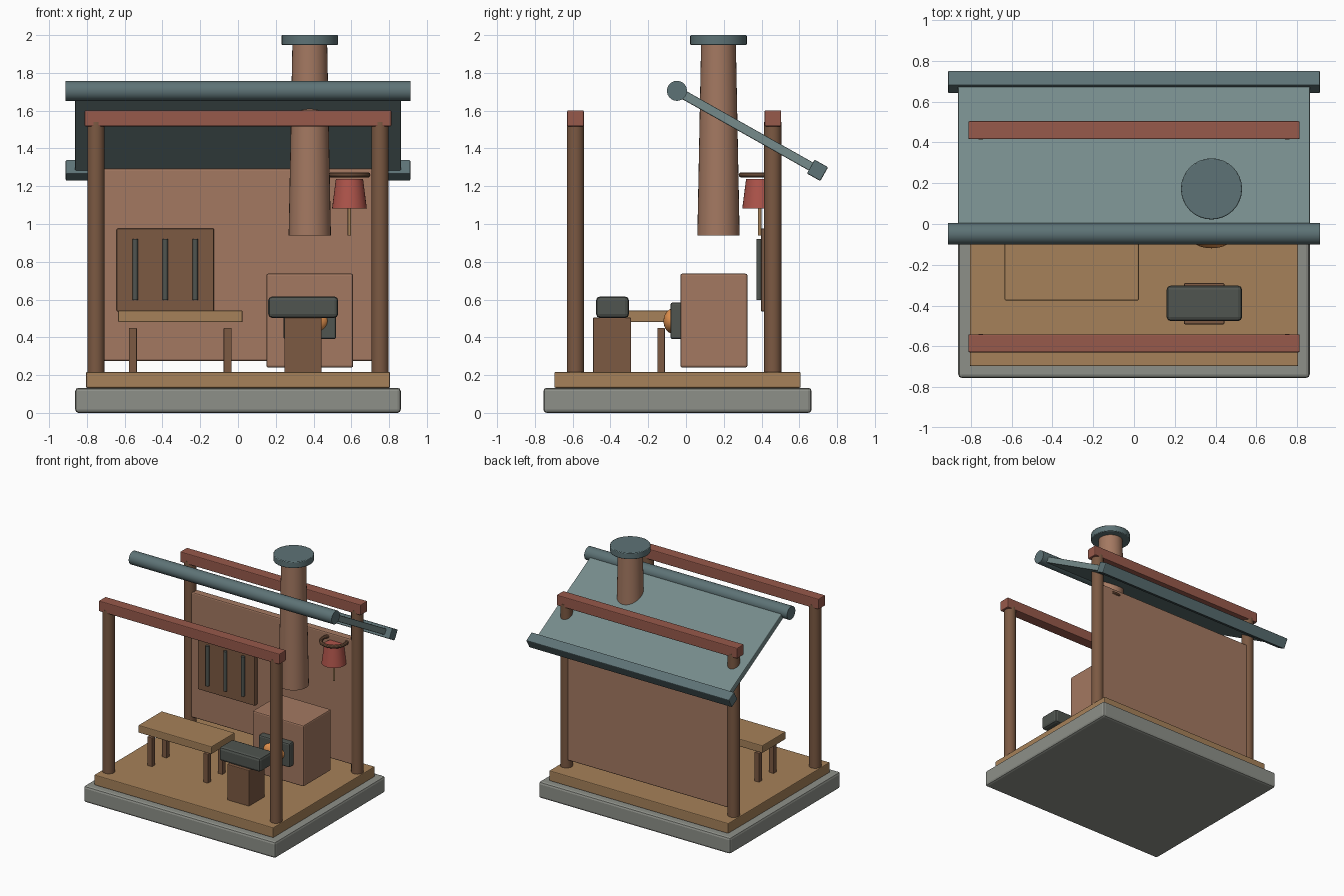
import bpy
from math import radians, cos, sin

if "Cube" in bpy.data.objects:
    bpy.data.objects.remove(bpy.data.objects["Cube"])

COLORS = {
    "stone": (0.27, 0.28, 0.25), "plank": (0.38, 0.22, 0.10), "timber": (0.20, 0.10, 0.055),
    "brick": (0.37, 0.19, 0.12), "roof": (0.18, 0.26, 0.26), "trim": (0.11, 0.17, 0.18),
    "beam": (0.31, 0.10, 0.07), "lamp": (0.43, 0.09, 0.07), "iron": (0.08, 0.09, 0.08),
    "ember": (0.80, 0.30, 0.08),
}
MATS = {}
for key, rgb in COLORS.items():
    MATS[key] = bpy.data.materials.new(key)
    MATS[key].diffuse_color = (*rgb, 1)


def finish(name, mat, bevel=0.0, smooth=True):
    ob = bpy.context.object
    ob.name = name
    ob.data.materials.append(MATS[mat])
    if bevel:
        m = ob.modifiers.new("bevel", 'BEVEL')
        m.width, m.segments, m.limit_method = bevel, 2, 'ANGLE'
    if smooth:
        bpy.ops.object.shade_smooth_by_angle(angle=radians(35))
    return ob


def box(name, mat, x, y, z, bevel=0.006, rot=0.0):
    """Box from (min, max) ranges on each axis."""
    bpy.ops.mesh.primitive_cube_add(
        size=1, location=[(r[0] + r[1]) / 2 for r in (x, y, z)])
    bpy.context.object.scale = [r[1] - r[0] for r in (x, y, z)]
    bpy.ops.object.transform_apply(location=False, rotation=False, scale=True)
    bpy.context.object.rotation_euler.x = rot
    return finish(name, mat, bevel, smooth=False)


def round_part(name, mat, x, y, z, r0, r1=None, bevel=0.0, sides=32):
    """Upright cylinder or cone section from z[0] to z[1]."""
    bpy.ops.mesh.primitive_cone_add(
        vertices=sides, radius1=r0, radius2=r0 if r1 is None else r1,
        depth=z[1] - z[0], location=(x, y, (z[0] + z[1]) / 2))
    return finish(name, mat, bevel)


# Base and floor
box("stone_base", "stone", (-0.862, 0.862), (-0.755, 0.665), (0, 0.133), 0.018)
box("plank_floor", "plank", (-0.805, 0.805), (-0.697, 0.607), (0.133, 0.216))

# Posts and cross beams
for row, y in (("front", -0.585), ("back", 0.46)):
    for side, x in (("left", -0.752), ("right", 0.752)):
        round_part(row + "_post_" + side, "timber", x, y, (0.205, 1.54), 0.046)
    box(row + "_beam", "beam", (-0.812, 0.812), (y - 0.044, y + 0.044), (1.517, 1.602))

# Back wall
box("back_wall", "brick", (-0.735, 0.735), (0.43, 0.49), (0.275, 1.293), 0.01)

# Sloping roof with ridge roll and eave board
RIDGE, EAVE, SLOPE = (-0.048, 1.705), (0.696, 1.284), radians(-29.4)
my, mz = (RIDGE[0] + EAVE[0]) / 2, (RIDGE[1] + EAVE[1]) / 2
box("roof_panel", "roof", (-0.863, 0.863), (my - 0.427, my + 0.427),
    (mz - 0.024, mz + 0.024), 0.006, SLOPE)
box("eave_board", "trim", (-0.912, 0.912), (EAVE[0] - 0.041, EAVE[0] + 0.041),
    (EAVE[1] - 0.042, EAVE[1] + 0.042), 0.006, SLOPE)
bpy.ops.mesh.primitive_cylinder_add(vertices=32, radius=0.053, depth=1.824,
                                    location=(0, *RIDGE), rotation=(0, radians(90), 0))
finish("ridge_roll", "trim")

# Furnace, mouth, glowing coals and chimney
box("furnace", "brick", (0.15, 0.61), (-0.03, 0.325), (0.24, 0.737), 0.01)
box("furnace_mouth", "iron", (0.24, 0.52), (-0.082, -0.02), (0.39, 0.585), 0.012)
bpy.ops.mesh.primitive_uv_sphere_add(segments=32, ring_count=16, radius=1,
                                     location=(0.38, -0.07, 0.486))
bpy.context.object.scale = (0.097, 0.049, 0.066)
finish("glowing_coals", "ember")
round_part("chimney", "brick", 0.38, 0.172, (0.938, 1.96), 0.112, 0.092)
round_part("chimney_cap", "trim", 0.38, 0.172, (1.948, 2.0), 0.15, bevel=0.005)

# Anvil on its stump
box("anvil_stump", "timber", (0.245, 0.443), (-0.492, -0.29), (0.21, 0.505))
box("anvil", "iron", (0.16, 0.53), (-0.476, -0.302), (0.503, 0.616), 0.02)

# Work table
box("table_top", "plank", (-0.634, 0.024), (-0.375, -0.075), (0.48, 0.542))
for side, x in (("left", -0.557), ("right", -0.055)):
    for row, y in (("front", -0.318), ("back", -0.132)):
        box("table_leg_%s_%s" % (row, side), "timber", (x - 0.021, x + 0.021),
            (y - 0.02, y + 0.02), (0.21, 0.45), 0.004)

# Tool board with hanging rods
box("tool_board", "timber", (-0.642, -0.127), (0.397, 0.435), (0.537, 0.976))
for i in range(3):
    round_part("tool_rod_%d" % (i + 1), "iron", -0.544 + 0.159 * i, 0.386,
               (0.597, 0.92), 0.014, sides=16)

# Hanging lamp: ring, shade and pull rod
bpy.ops.mesh.primitive_torus_add(major_radius=0.097, minor_radius=0.014,
                                 major_segments=40, minor_segments=10,
                                 location=(0.59, 0.39, 1.26))
finish("lamp_ring", "timber")
round_part("lamp_shade", "lamp", 0.59, 0.39, (1.083, 1.238), 0.092, 0.072)
round_part("lamp_rod", "plank", 0.59, 0.39, (0.94, 1.1), 0.009, sides=12)

for m in bpy.data.materials:
    if m.users and not m.is_grease_pencil:
        m.use_nodes = True
        m.node_tree.nodes["Principled BSDF"].inputs["Base Color"].default_value = m.diffuse_color
